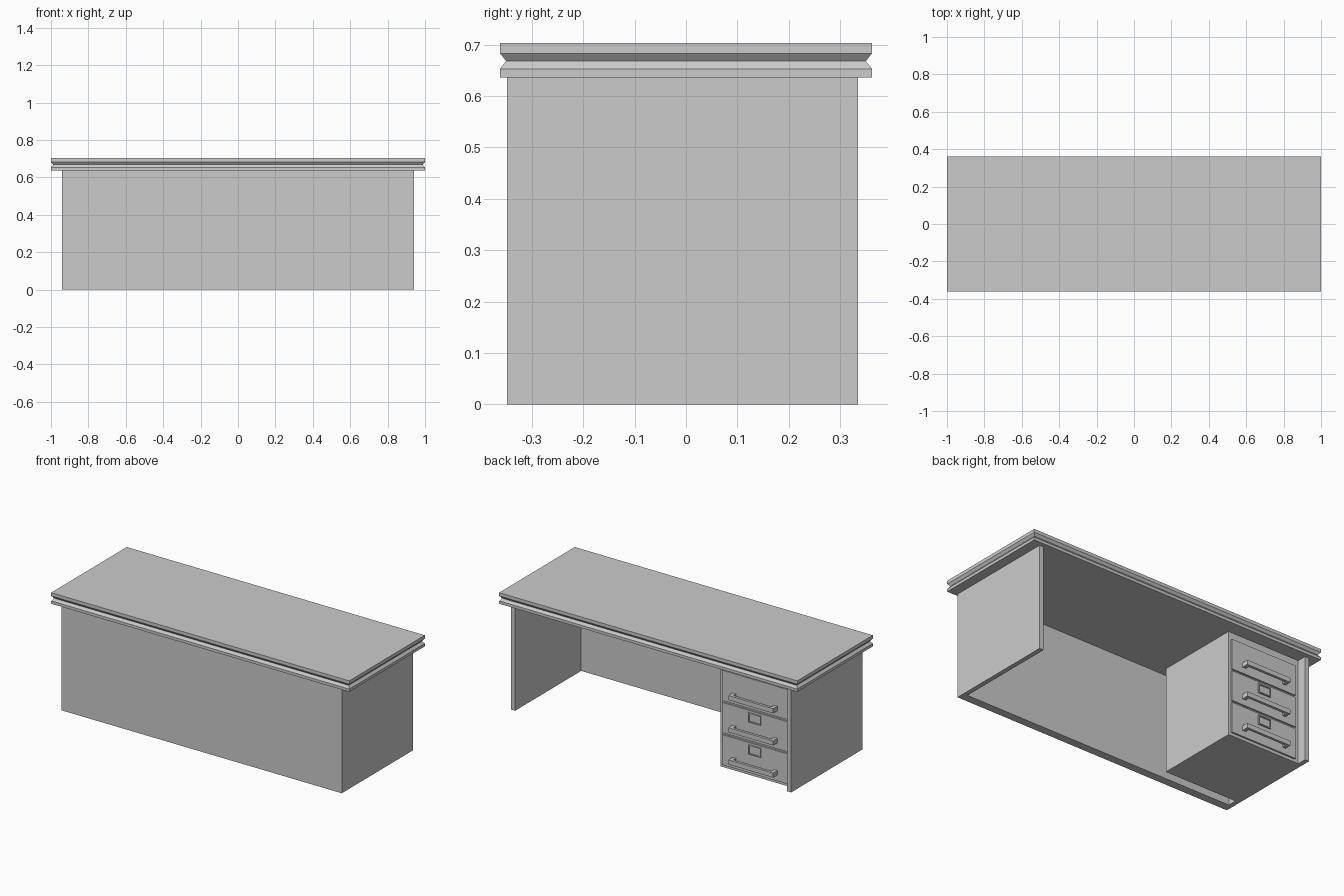
import bpy, bmesh

if "Cube" in bpy.data.objects:
    bpy.data.objects.remove(bpy.data.objects["Cube"])


def mesh_object(name, bm):
    bmesh.ops.recalc_face_normals(bm, faces=bm.faces)
    me = bpy.data.meshes.new(name)
    bm.to_mesh(me)
    bm.free()
    ob = bpy.data.objects.new(name, me)
    bpy.context.collection.objects.link(ob)
    return ob


def add_box(bm, x0, x1, y0, y1, z0, z1):
    verts = bmesh.ops.create_cube(bm, size=1)["verts"]
    for v in verts:
        v.co = (x1 if v.co.x > 0 else x0,
                y1 if v.co.y > 0 else y0,
                z1 if v.co.z > 0 else z0)
    return verts


def boxes(name, *dims):
    bm = bmesh.new()
    for d in dims:
        add_box(bm, *d)
    return mesh_object(name, bm)


# Desktop: rectangular rings stacked with a V groove round the edge
bm = bmesh.new()
rings = []
for inset, z in [(0, 0.636), (0, 0.653), (0.012, 0.668), (0, 0.683), (0, 0.703)]:
    x, y = 1 - inset, 0.362 - inset
    rings.append([bm.verts.new(p) for p in
                  [(-x, -y, z), (x, -y, z), (x, y, z), (-x, y, z)]])
for a, b in zip(rings, rings[1:]):
    for i in range(4):
        j = (i + 1) % 4
        bm.faces.new((a[i], a[j], b[j], b[i]))
bm.faces.new(rings[0][::-1])
bm.faces.new(rings[-1])
mesh_object("desktop", bm)

# Carcass: front panel joined to two end panels as one U-shaped extrusion
W, T, F, B, FI, H = 0.94, 0.028, -0.348, 0.335, -0.298, 0.636
bm = bmesh.new()
outline = [(-W, F), (W, F), (W, B), (W - T, B), (W - T, FI),
           (-W + T, FI), (-W + T, B), (-W, B)]
base = bm.faces.new([bm.verts.new((x, y, 0)) for x, y in outline])
top = bmesh.ops.extrude_face_region(bm, geom=[base])["geom"]
bmesh.ops.translate(bm, vec=(0, 0, H),
                    verts=[g for g in top if isinstance(g, bmesh.types.BMVert)])
mesh_object("front_and_end_panels", bm)

# Drawer pedestal
PX0, PX1, PY = -W + T, -0.426, 0.279
boxes("drawer_pedestal", (PX0, PX1, -0.243, PY, 0, H))

# Drawers with bar handles; the lower two carry label frames
CX, FACE = -0.665, PY + 0.01
for i in range(3):
    z = 0.018 + 0.195 * i
    boxes(f"drawer_front_{i + 1}", (CX - 0.222, CX + 0.222, PY - 0.005, FACE, z, z + 0.183))

    hz, hw, out = z + 0.05, 0.15, FACE + 0.04
    boxes(f"drawer_handle_{i + 1}",
          (CX - hw, CX + hw, out - 0.016, out, hz - 0.014, hz + 0.014),
          (CX - hw, CX - hw + 0.022, FACE - 0.003, out - 0.016, hz - 0.014, hz + 0.014),
          (CX + hw - 0.022, CX + hw, FACE - 0.003, out - 0.016, hz - 0.014, hz + 0.014))

    if i < 2:
        lz = z + 0.142
        bm = bmesh.new()
        add_box(bm, CX - 0.042, CX + 0.042, FACE - 0.003, FACE + 0.008, lz - 0.028, lz + 0.028)
        bm.normal_update()
        face = max(bm.faces, key=lambda f: f.calc_center_median().y)
        bmesh.ops.inset_individual(bm, faces=[face], thickness=0.009)
        inner = bmesh.ops.extrude_face_region(bm, geom=[face])["geom"]
        bmesh.ops.translate(bm, vec=(0, -0.006, 0),
                            verts=[g for g in inner if isinstance(g, bmesh.types.BMVert)])
        if face.is_valid:
            bmesh.ops.delete(bm, geom=[face], context="FACES_ONLY")
        mesh_object(f"label_frame_{i + 1}", bm)
